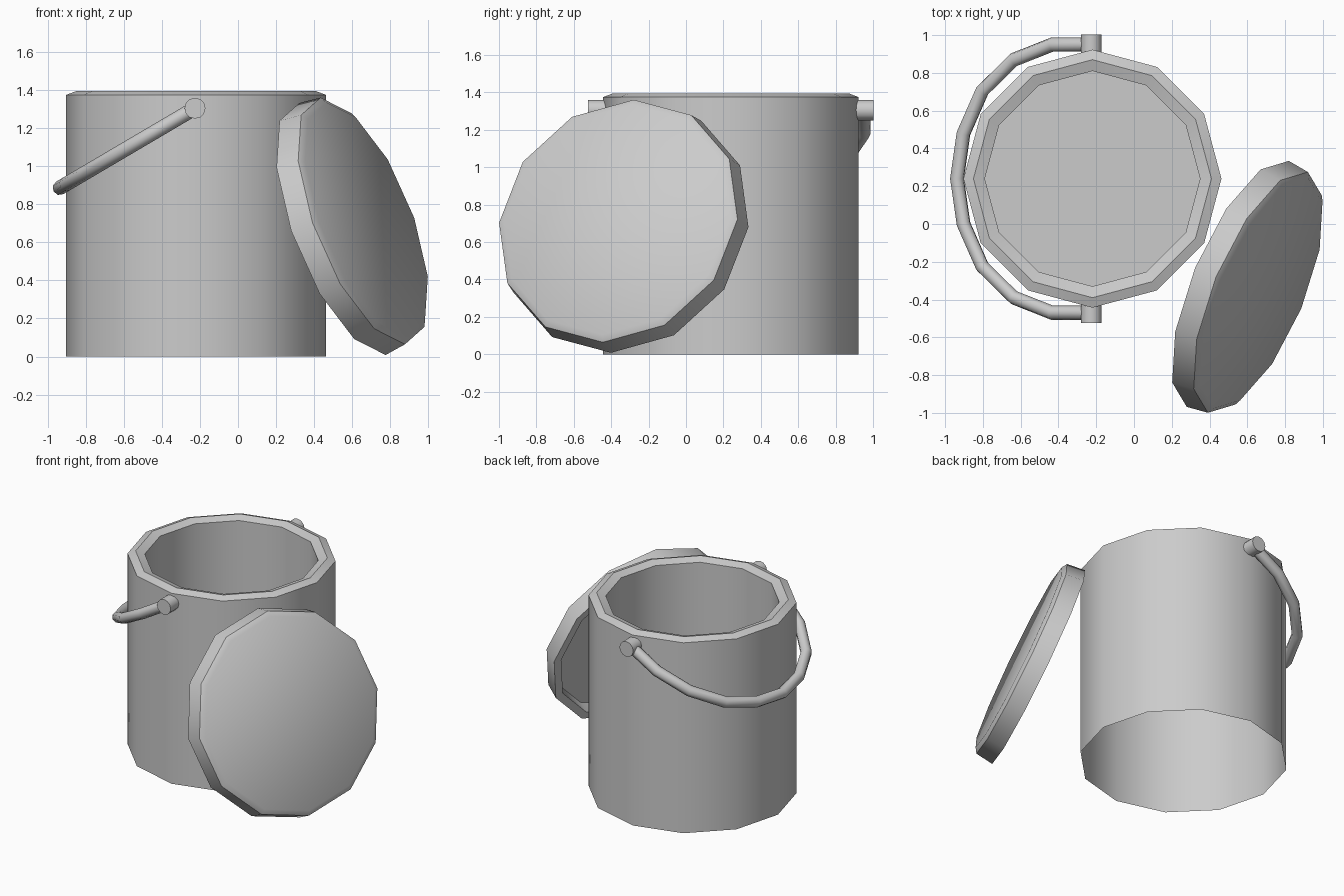
import bpy, bmesh, math
from mathutils import Vector, Matrix

if "Cube" in bpy.data.objects:
    bpy.data.objects.remove(bpy.data.objects["Cube"])

SIDES = 12


def finish(name, bm, matrix=None, angle=35):
    bmesh.ops.recalc_face_normals(bm, faces=bm.faces)
    if matrix:
        bm.transform(matrix)
    mesh = bpy.data.meshes.new(name)
    bm.to_mesh(mesh)
    bm.free()
    ob = bpy.data.objects.new(name, mesh)
    bpy.context.collection.objects.link(ob)
    bpy.ops.object.select_all(action='DESELECT')
    ob.select_set(True)
    bpy.context.view_layer.objects.active = ob
    bpy.ops.object.shade_smooth_by_angle(angle=math.radians(angle))
    return ob


def lathe(name, profile, matrix, sides=SIDES, cap_start=False, cap_end=False):
    """Turn (radius, height) points around z, with optional end caps."""
    bm = bmesh.new()
    rings = []
    for r, z in profile:
        rings.append([bm.verts.new((r * math.cos(math.tau * i / sides),
                                    r * math.sin(math.tau * i / sides), z))
                      for i in range(sides)])
    for a, b in zip(rings, rings[1:]):
        for i in range(sides):
            j = (i + 1) % sides
            bm.faces.new((a[i], a[j], b[j], b[i]))
    if cap_start:
        bm.faces.new(rings[0])
    if cap_end:
        bm.faces.new(rings[-1])
    return finish(name, bm, matrix)


# Can body: open underneath, ridged rim, filled part way up
CX, CY = -0.22, 0.24
lathe("can_body",
      [(0.683, 0), (0.683, 1.375), (0.63, 1.395), (0.57, 1.375), (0.57, 0.82)],
      Matrix.Translation((CX, CY, 0)), cap_end=True)

# Handle pegs on both sides
PX, PZ = -0.226, 1.305
for name, side in (("peg_front", -1), ("peg_back", 1)):
    m = Matrix.Translation((PX, CY + side * 0.66, PZ)) @ Matrix.Rotation(-side * math.pi / 2, 4, 'X')
    lathe(name, [(0.055, 0), (0.055, 0.103)], m, cap_start=True, cap_end=True)

# Wire handle: half loop hanging at 30 degrees, swept tube
half = [(0.0, 0.71), (0.24, 0.71), (0.475, 0.63), (0.67, 0.465), (0.785, 0.24)]
loop = half + [(0.825, 0.0)] + [(s, -y) for s, y in reversed(half)]
down = Vector((-math.cos(math.radians(30.5)), 0, -math.sin(math.radians(30.5))))
yaxis = Vector((0, 1, 0))
up = down.cross(yaxis).normalized()
pts = [Vector((PX, CY, PZ)) + down * s + yaxis * y for s, y in loop]
bm = bmesh.new()
rings = []
for i, p in enumerate(pts):
    t = (pts[min(i + 1, len(pts) - 1)] - pts[max(i - 1, 0)]).normalized()
    side = t.cross(up).normalized()
    rings.append([bm.verts.new(p + 0.038 * (math.cos(math.tau * k / 8) * side
                                            + math.sin(math.tau * k / 8) * up))
                  for k in range(8)])
for a, b in zip(rings, rings[1:]):
    for k in range(8):
        j = (k + 1) % 8
        bm.faces.new((a[k], a[j], b[j], b[k]))
bm.faces.new(rings[0])
bm.faces.new(rings[-1])
finish("handle", bm, angle=50)

# Lid leaning on the can: bevelled front face, recessed back
n = Vector((0.865, -0.364, 0.342)).normalized()
u = Vector((0.215, -0.08, -0.63))
u = (u - n * u.dot(n)).normalized()
v = n.cross(u)
lid = Matrix((u, v, n)).transposed().to_4x4()
lid.translation = (0.675, -0.37, 0.72)
lathe("lid",
      [(0.655, 0), (0.69, -0.022), (0.705, -0.145), (0.65, -0.145), (0.64, -0.06)],
      lid, cap_start=True, cap_end=True)
